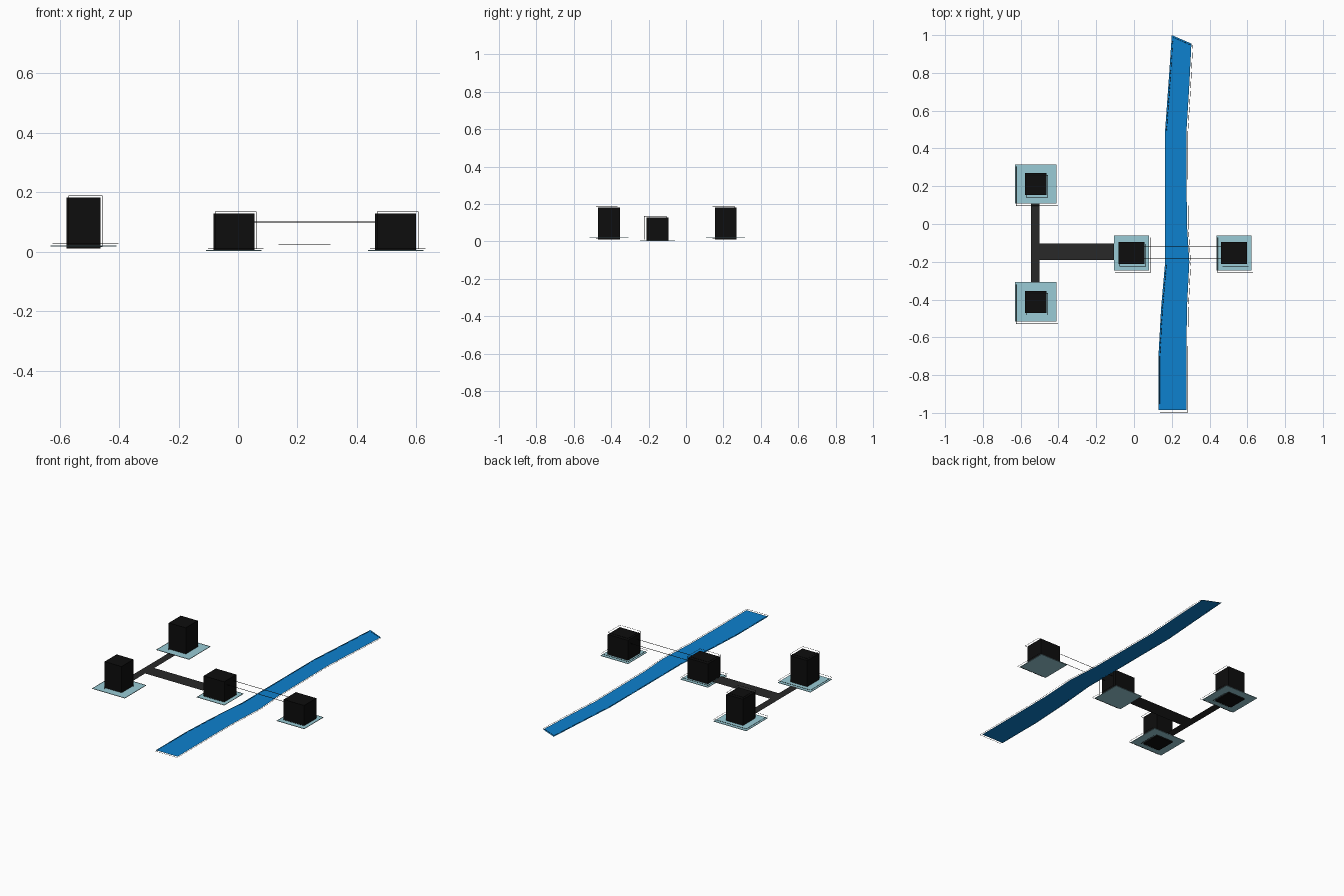
import bpy, bmesh

if "Cube" in bpy.data.objects:
    bpy.data.objects.remove(bpy.data.objects["Cube"])


def material(name, rgb):
    m = bpy.data.materials.new(name)
    m.diffuse_color = (*rgb, 1)
    m.use_nodes = True
    m.node_tree.nodes["Principled BSDF"].inputs["Base Color"].default_value = m.diffuse_color
    return m


BLACK = material("black", (0.004, 0.004, 0.004))
ROAD = material("road_grey", (0.022, 0.022, 0.022))
PALE = material("pale_blue", (0.32, 0.6, 0.67))
WATER = material("water_blue", (0.004, 0.22, 0.62))
SHIFT = (0.007, -0.012, 0.006)   # outlines sit slightly off their parts


def add(name, bm, mat):
    bmesh.ops.recalc_face_normals(bm, faces=bm.faces)
    mesh = bpy.data.meshes.new(name)
    bm.to_mesh(mesh)
    bm.free()
    mesh.materials.append(mat)
    ob = bpy.data.objects.new(name, mesh)
    bpy.context.collection.objects.link(ob)
    return ob


def box(name, x0, x1, y0, y1, z0, z1, mat):
    bm = bmesh.new()
    bmesh.ops.create_cube(bm, size=1)
    for v in bm.verts:
        v.co = (x1 if v.co.x > 0 else x0,
                y1 if v.co.y > 0 else y0,
                z1 if v.co.z > 0 else z0)
    return add(name, bm, mat)


def strip(name, rows, z, mat):
    """Flat ribbon from rows of (y_left, x_left, y_right, x_right)."""
    bm = bmesh.new()
    pairs = [(bm.verts.new((xl, yl, z)), bm.verts.new((xr, yr, z)))
             for yl, xl, yr, xr in rows]
    for (a, b), (c, d) in zip(pairs, pairs[1:]):
        bm.faces.new((a, b, d, c))
    return add(name, bm, mat)


def line(name, pts, closed=False, r=0.0009):
    cu = bpy.data.curves.new(name, 'CURVE')
    cu.dimensions = '3D'
    cu.bevel_depth = r
    cu.bevel_resolution = 0
    sp = cu.splines.new('POLY')
    sp.points.add(len(pts) - 1)
    for p, q in zip(sp.points, pts):
        p.co = (*q, 1)
    sp.use_cyclic_u = closed
    cu.materials.append(BLACK)
    ob = bpy.data.objects.new(name, cu)
    bpy.context.collection.objects.link(ob)
    ob.location = SHIFT
    return ob


def station(name, cx, cy, half_x, half_y, box_z, pad_half_x, pad_half_y, pad_z):
    """Block on a thin square pad, each with its line outline."""
    z0, z1 = box_z
    box(name + "_block", cx - half_x, cx + half_x, cy - half_y, cy + half_y, z0, z1, BLACK)
    frame = box(name + "_block_outline", cx - half_x, cx + half_x,
                cy - half_y, cy + half_y, z0, z1, BLACK)
    frame.location = SHIFT
    wire = frame.modifiers.new("edges", 'WIREFRAME')
    wire.thickness = 0.0018
    # pad, with an opening where the block passes through when it hangs lower
    box(name + "_pad", cx - pad_half_x, cx + pad_half_x,
        cy - pad_half_y, cy + pad_half_y, pad_z, pad_z + 0.003, PALE)
    line(name + "_pad_outline",
         [(cx + sx * pad_half_x, cy + sy * pad_half_y, pad_z + 0.002)
          for sx, sy in ((-1, -1), (1, -1), (1, 1), (-1, 1))], True)


# Tall blocks on the left
for label, cy in (("rear", 0.212), ("front", -0.412)):
    station("tall_" + label, -0.52, cy, 0.057, 0.058, (0.010, 0.182), 0.111, 0.104, 0.018)

# Low blocks either side of the river
for label, cx in (("near_bank", -0.014), ("far_bank", 0.53)):
    station("low_" + label, cx, -0.153, 0.069, 0.059, (0.004, 0.128), 0.093, 0.093, 0.002)

# Roads
strip("cross_road", [(-0.31, -0.546, -0.31, -0.499), (0.108, -0.546, 0.108, -0.499)], 0.023, ROAD)
strip("main_road", [(-0.19, -0.499, -0.19, -0.107), (-0.102, -0.499, -0.102, -0.107)], 0.023, ROAD)

# River
rows = [(-0.985, 0.13, -0.985, 0.278), (-0.69, 0.13, -0.69, 0.278),
        (-0.45, 0.143, -0.45, 0.28), (-0.2, 0.165, -0.2, 0.293),
        (0, 0.165, 0, 0.28), (0.5, 0.165, 0.48, 0.277),
        (0.75, 0.183, 0.72, 0.292), (1.0, 0.2, 0.955, 0.304)]
strip("river", rows, 0.023, WATER)
line("river_outline", [(r[1], r[0], 0.0175) for r in rows]
     + [(r[3], r[2], 0.0175) for r in reversed(rows)], True)

# Cables over the river
for label, y in (("rear", -0.12), ("front", -0.185)):
    line("cable_" + label, [(0.05, y, 0.1), (0.465, y, 0.1)], r=0.0015).location = (0, 0, 0)
